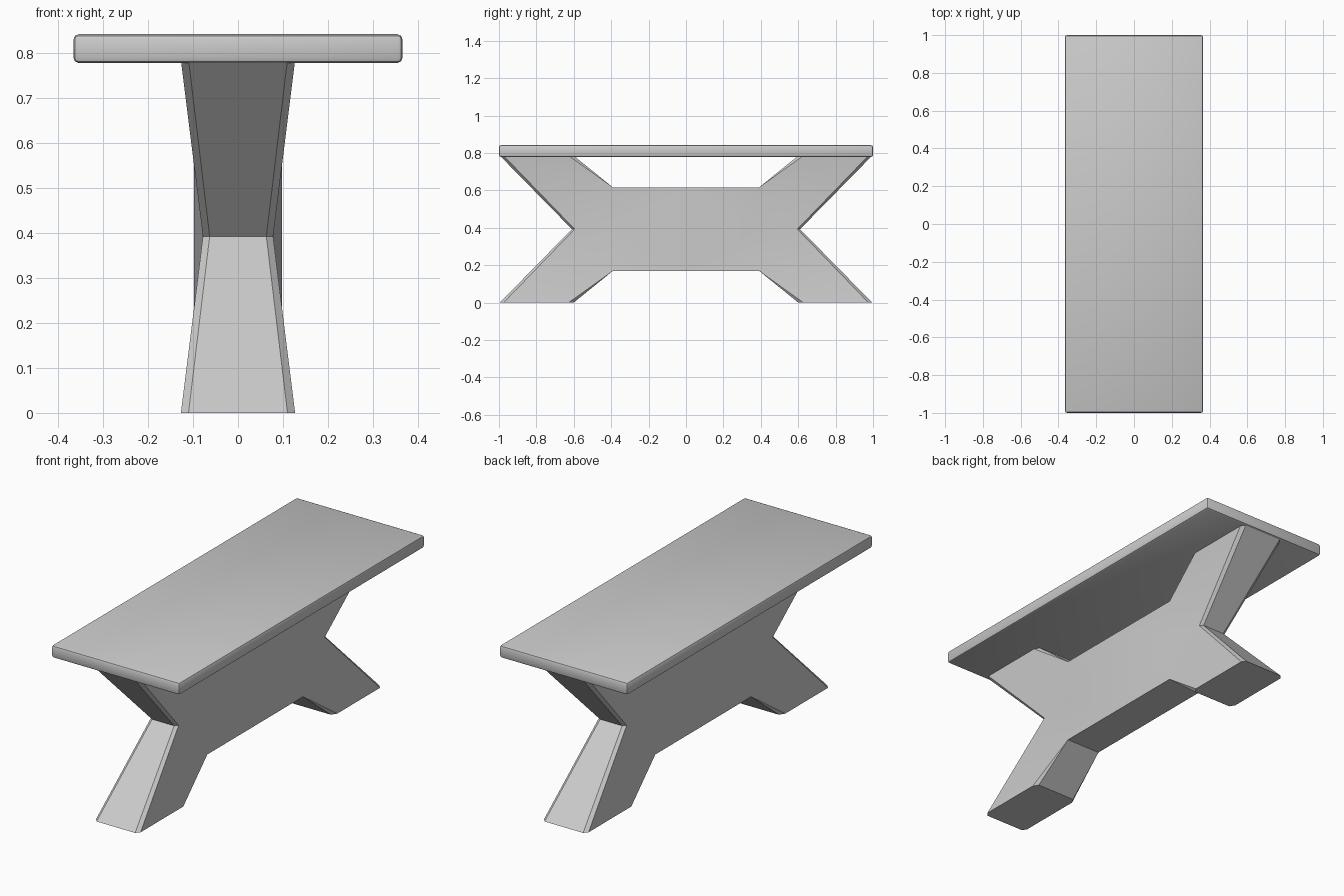
import bpy, bmesh

if "Cube" in bpy.data.objects:
    bpy.data.objects.remove(bpy.data.objects["Cube"])

def link_mesh(name, bm):
    bmesh.ops.recalc_face_normals(bm, faces=bm.faces)
    me = bpy.data.meshes.new(name)
    bm.to_mesh(me)
    bm.free()
    ob = bpy.data.objects.new(name, me)
    bpy.context.collection.objects.link(ob)
    return ob

def smooth(ob, angle):
    bpy.ops.object.select_all(action='DESELECT')
    ob.select_set(True)
    bpy.context.view_layer.objects.active = ob
    bpy.ops.object.shade_smooth_by_angle(angle=angle)

# Table top: slab with softened edges
bm = bmesh.new()
bmesh.ops.create_cube(bm, size=1)
for v in bm.verts:
    v.co = (v.co.x * 0.732, v.co.y * 2.0, v.co.z * 0.064 + 0.81)
bmesh.ops.bevel(bm, geom=bm.edges[:], offset=0.012, segments=2,
                affect='EDGES', profile=0.5)
smooth(link_mesh("table_top", bm), 0.6)

# Pedestal: one eighth of the X-shaped base, mirrored three ways
H = 0.3925
P = {
    "panel_mid": (0.098, 0, 0.17 - H), "panel_centre": (0.098, 0, 0),
    "panel_low": (0.098, 0.39, 0.17 - H), "panel_end": (0.098, 0.39, 0),
    "foot_in": (0.11, 0.60, -H), "foot_in_side": (0.127, 0.627, -H),
    "foot_out_side": (0.127, 0.975, -H), "foot_out": (0.11, 0.995, -H),
    "waist": (0.063, 0.61, 0), "waist_side": (0.078, 0.595, 0),
}
bm = bmesh.new()
V = {k: bm.verts.new(co) for k, co in P.items()}
# matching points on the centre plane
C = {k: bm.verts.new((0, P[k][1], P[k][2]))
     for k in ("panel_mid", "panel_low", "foot_in", "foot_out", "waist")}

def face(*names):
    bm.faces.new([V[n] for n in names])

def strip(a, b):
    bm.faces.new((V[a], V[b], C[b], C[a]))

face("panel_mid", "panel_low", "panel_end", "panel_centre")
face("panel_low", "foot_in_side", "foot_out_side", "waist_side")
face("panel_low", "waist_side", "panel_end")
face("panel_low", "foot_in", "foot_in_side")
face("foot_out_side", "foot_out", "waist", "waist_side")
strip("panel_mid", "panel_low")
strip("panel_low", "foot_in")
strip("foot_out", "waist")
bm.faces.new([V[n] for n in ("foot_in", "foot_in_side", "foot_out_side", "foot_out")]
             + [C["foot_out"], C["foot_in"]])

# mirror across each centre plane and weld
for axis in 'XYZ':
    bmesh.ops.mirror(bm, geom=bm.verts[:] + bm.edges[:] + bm.faces[:],
                     axis=axis, merge_dist=0.0001)
bmesh.ops.remove_doubles(bm, verts=bm.verts[:], dist=0.0001)
base = link_mesh("pedestal_base", bm)
base.location.z = H
smooth(base, 0.5)
